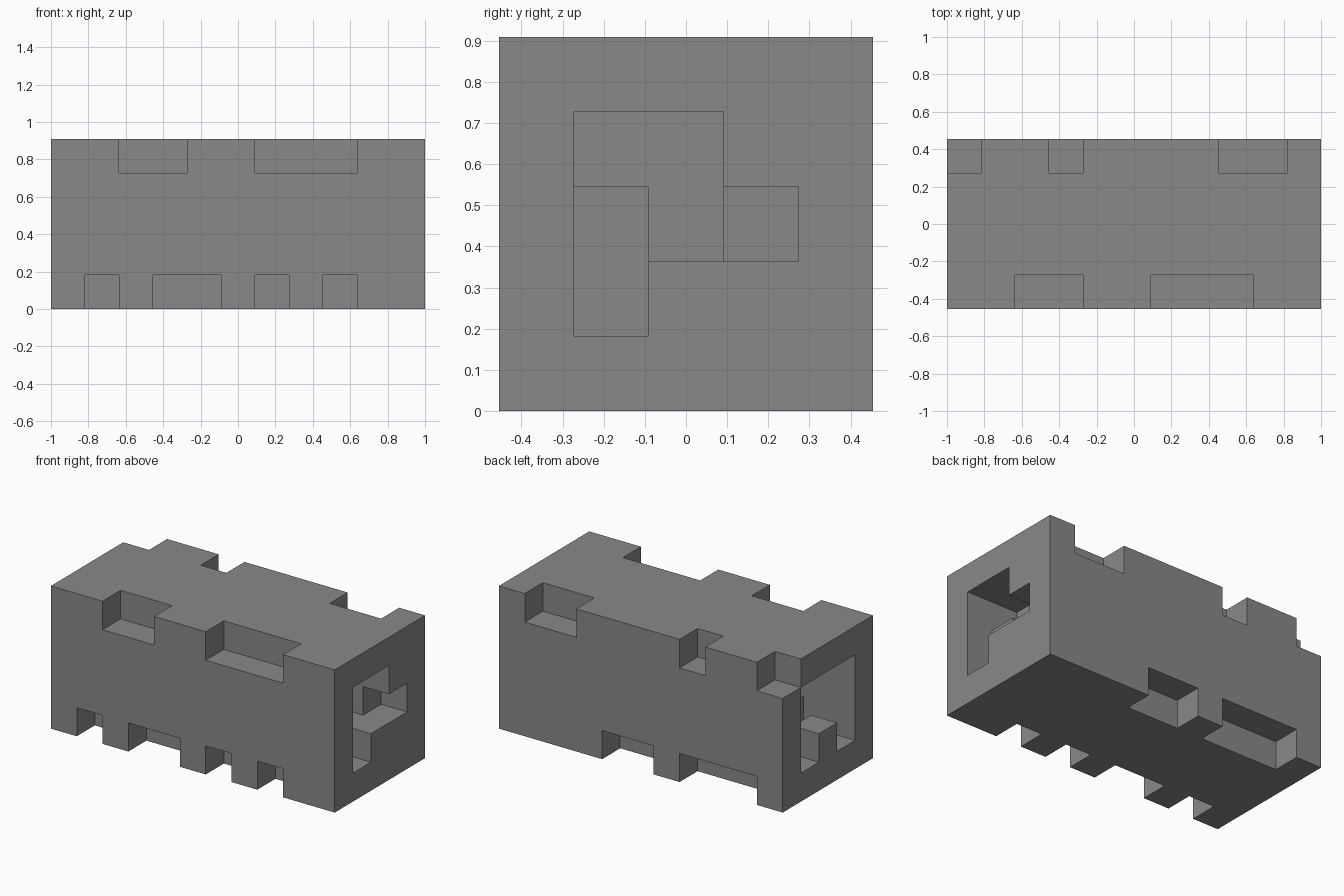
import bpy
import bmesh
from mathutils import Vector

cube = bpy.data.objects.get("Cube")
if cube:
    bpy.data.objects.remove(cube, do_unlink=True)

# The block is laid out on a lattice of equal cells
NX, NY, NZ = 11, 5, 5
CELL = 2 / NX
LAST = NX - 1
solid = {(x, y, z) for x in range(NX) for y in range(NY) for z in range(NZ)}


def carve(xs, y, z):
    """Remove a row of cells running along the block."""
    solid.difference_update((x, y, z) for x in xs)


# Finger notches along the four long edges
carve([2, 3, 6, 7, 8], 0, 4)        # front top
carve([1, 3, 4, 6, 8], 0, 0)        # front bottom
carve([0, 3, 8, 9], 4, 4)           # back top
carve([1, 2, 3, 5, 6], 4, 0)        # back bottom

# Stepped keyhole in the +x end: a shallow layer, then a deeper one
for y, z in [(1, 1), (1, 2), (3, 2)]:
    carve([LAST], y, z)
for y, z in [(1, 3), (2, 3), (2, 2)]:
    carve([LAST, LAST - 1], y, z)

# Square hollow in the -x end, with a stud at the mouth and a step inside
for y in range(1, 4):
    for z in range(1, 4):
        carve(range(4), y, z)
solid.add((0, 2, 1))
solid.update([(2, 1, 1), (3, 1, 1)])

# Skin the remaining cells with flat outward faces
bm = bmesh.new()
verts = {}


def corner(p):
    key = tuple(p)
    if key not in verts:
        verts[key] = bm.verts.new(((p[0] - NX / 2) * CELL,
                                   (p[1] - NY / 2) * CELL, p[2] * CELL))
    return verts[key]


for cell in sorted(solid):
    for axis in range(3):
        u, v = Vector((0, 0, 0)), Vector((0, 0, 0))
        u[(axis + 1) % 3] = 1
        v[(axis + 2) % 3] = 1
        for side in (0, 1):
            near = list(cell)
            near[axis] += 2 * side - 1
            if tuple(near) in solid:
                continue
            base = Vector(cell)
            base[axis] += side
            ring = [base, base + u, base + u + v, base + v]
            if not side:
                ring.reverse()
            bm.faces.new([corner(p) for p in ring])

mesh = bpy.data.meshes.new("notched_block")
bm.to_mesh(mesh)
bm.free()

# Plain grey material
grey = bpy.data.materials.new("plain_grey")
grey.use_nodes = True
colour = (0.25, 0.25, 0.25, 1)
grey.diffuse_color = colour
grey.node_tree.nodes["Principled BSDF"].inputs["Base Color"].default_value = colour
mesh.materials.append(grey)

block = bpy.data.objects.new("notched_block", mesh)
bpy.context.scene.collection.objects.link(block)
